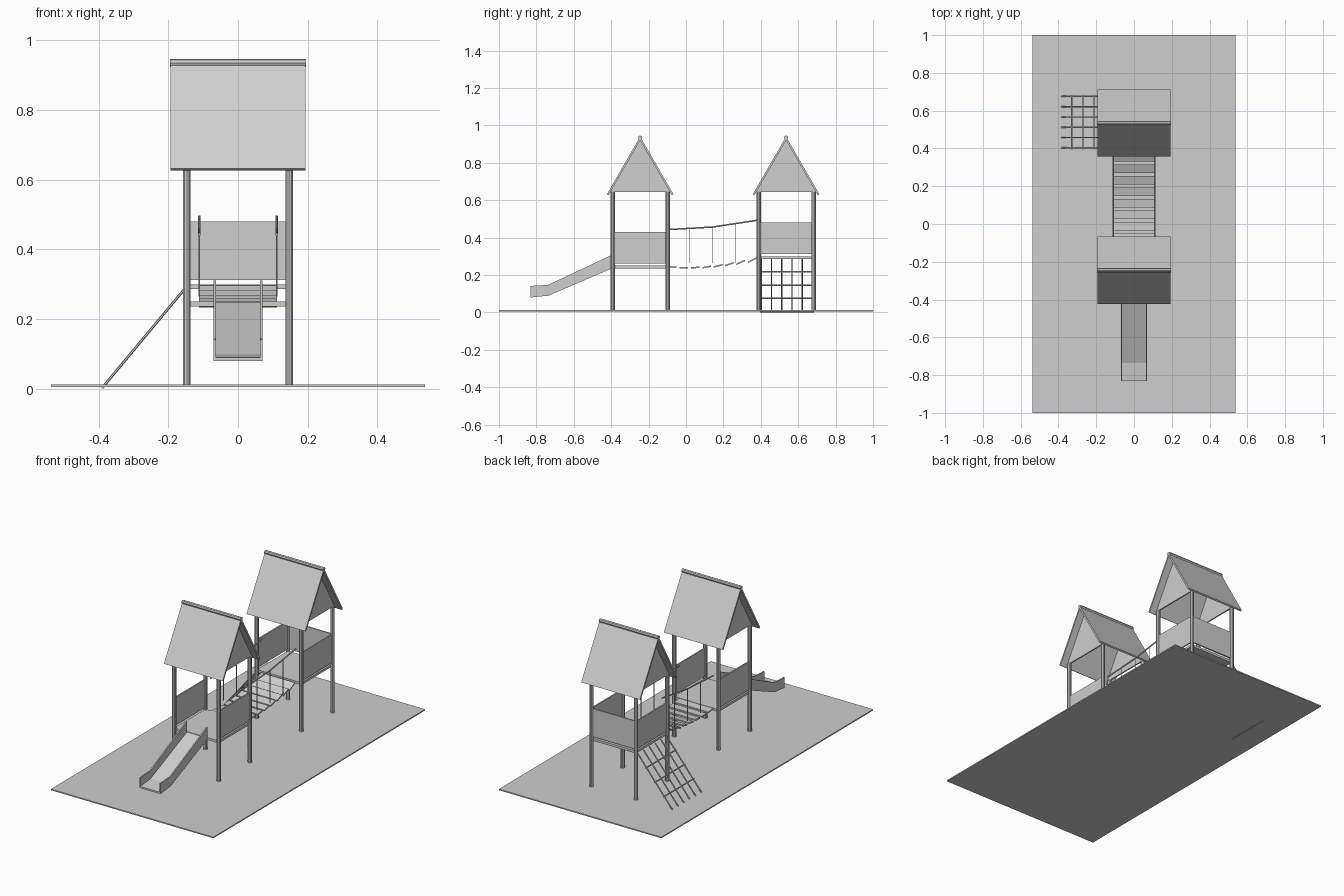
import bpy
import bmesh
from mathutils import Vector

cube = bpy.data.objects.get("Cube")
if cube:
    bpy.data.objects.remove(cube, do_unlink=True)

grey = bpy.data.materials.new("plain grey")
grey.use_nodes = True
grey.diffuse_color = (0.62, 0.62, 0.62, 1)
grey.node_tree.nodes["Principled BSDF"].inputs["Base Color"].default_value = grey.diffuse_color


def finish(name, bm):
    bmesh.ops.recalc_face_normals(bm, faces=bm.faces)
    mesh = bpy.data.meshes.new(name)
    bm.to_mesh(mesh)
    bm.free()
    mesh.materials.append(grey)
    obj = bpy.data.objects.new(name, mesh)
    bpy.context.collection.objects.link(obj)
    return obj


def box(name, low, high):
    """Box between two opposite corners."""
    low, high = Vector(low), Vector(high)
    bm = bmesh.new()
    bmesh.ops.create_cube(bm, size=1)
    for v in bm.verts:
        v.co = (low + high) / 2 + v.co * (high - low)
    return finish(name, bm)


def extrude(name, profile, x0, x1):
    """Side profile of (y, z) points pushed along x."""
    bm = bmesh.new()
    face = bm.faces.new([bm.verts.new((x0, y, z)) for y, z in profile])
    moved = bmesh.ops.extrude_face_region(bm, geom=[face])["geom"]
    verts = [g for g in moved if isinstance(g, bmesh.types.BMVert)]
    bmesh.ops.translate(bm, verts=verts, vec=(x1 - x0, 0, 0))
    return finish(name, bm)


def rod(name, start, end, radius, sides=8):
    """Straight round bar between two points."""
    start, end = Vector(start), Vector(end)
    bm = bmesh.new()
    bmesh.ops.create_cone(bm, cap_ends=True, segments=sides, radius1=radius,
                          radius2=radius, depth=(end - start).length)
    turn = (end - start).to_track_quat('Z', 'Y')
    for v in bm.verts:
        v.co = turn @ v.co + (start + end) / 2
    return finish(name, bm)


GROUND = 0.012
POST = 0.147      # post offset from the tower centre
EAVE = 0.643

box("ground_mat", (-0.537, -1, 0.005), (0.537, 1, GROUND))


def tower(label, cy, deck, back_panel):
    # Corner posts
    for sx in (-1, 1):
        for sy in (-1, 1):
            x, y = sx * POST, cy + sy * POST
            rod(label + "_post", (x, y, GROUND - 0.004), (x, y, EAVE), 0.012, 10)
    # Deck and railing panels
    box(label + "_deck", (-POST, cy - POST, deck - 0.014), (POST, cy + POST, deck))
    low, high = deck + 0.012, deck + 0.18
    for sx in (-1, 1):
        x = sx * POST
        box(label + "_side_panel", (x - 0.004, cy - POST, low), (x + 0.004, cy + POST, high))
    if back_panel:
        y = cy + POST
        box(label + "_back_panel", (-POST, y - 0.004, low), (POST, y + 0.004, high))
    # Pitched roof, gable walls and ridge cap
    section = [(-0.178, 0.632), (0, 0.94), (0.178, 0.632),
               (0.169, 0.627), (0, 0.92), (-0.169, 0.627)]
    extrude(label + "_roof", [(cy + y, z) for y, z in section], -0.194, 0.194)
    gable = [(cy - 0.162, EAVE), (cy, 0.925), (cy + 0.162, EAVE)]
    for sx in (-1, 1):
        extrude(label + "_gable", gable, sx * POST - 0.004, sx * POST + 0.004)
    rod(label + "_ridge_cap", (-0.195, cy, 0.935), (0.195, cy, 0.935), 0.011)


tower("front_tower", -0.245, 0.25, False)
tower("back_tower", 0.535, 0.3, True)

# Slide: bed following the lower edge, with two side walls
bed = [(-0.39, 0.238), (-0.735, 0.09), (-0.832, 0.08)]
rim = [(-0.832, 0.142), (-0.738, 0.147), (-0.39, 0.311)]
extrude("slide_bed", bed + [(y, z + 0.01) for y, z in reversed(bed)], -0.066, 0.066)
for sx in (-1, 1):
    extrude("slide_wall", bed + rim, sx * 0.063, sx * 0.07)

# Hanging bridge planks
heights = [0.243, 0.239, 0.24, 0.243, 0.249, 0.258, 0.268, 0.28]
for i, z in enumerate(heights):
    y = -0.073 + 0.061 * i
    tilt = 0.1 * (i - 1) * 0.02
    extrude("bridge_plank", [(y - 0.023, z - 0.004 - tilt), (y + 0.023, z - 0.004 + tilt),
                             (y + 0.023, z + 0.004 + tilt), (y - 0.023, z + 0.004 - tilt)],
            -0.112, 0.112)

# Bridge hand ropes and droppers
rope = [(-0.1, 0.443), (0.143, 0.457), (0.387, 0.494)]
drops = [(0.02, 0.45), (0.143, 0.457), (0.266, 0.475)]
for x in (-0.111, 0.111):
    for (y0, z0), (y1, z1) in zip(rope, rope[1:]):
        rod("hand_rope", (x, y0, z0), (x, y1, z1), 0.004)
    for y, z in drops:
        rod("rope_dropper", (x, y, z), (x, y, 0.265), 0.0025, 6)

# Sloping climbing net
top, foot = Vector((-0.153, 0, 0.287)), Vector((-0.388, 0, 0.005))
for i in range(6):
    side = Vector((0, 0.403 + 0.0546 * i, 0))
    rod("net_strand", top + side, foot + side, 0.004, 6)
for t in (0.25, 0.5, 0.75, 1):
    p = top.lerp(foot, t)
    rod("net_rung", (p.x, 0.395, p.z), (p.x, 0.684, p.z), 0.004, 6)
